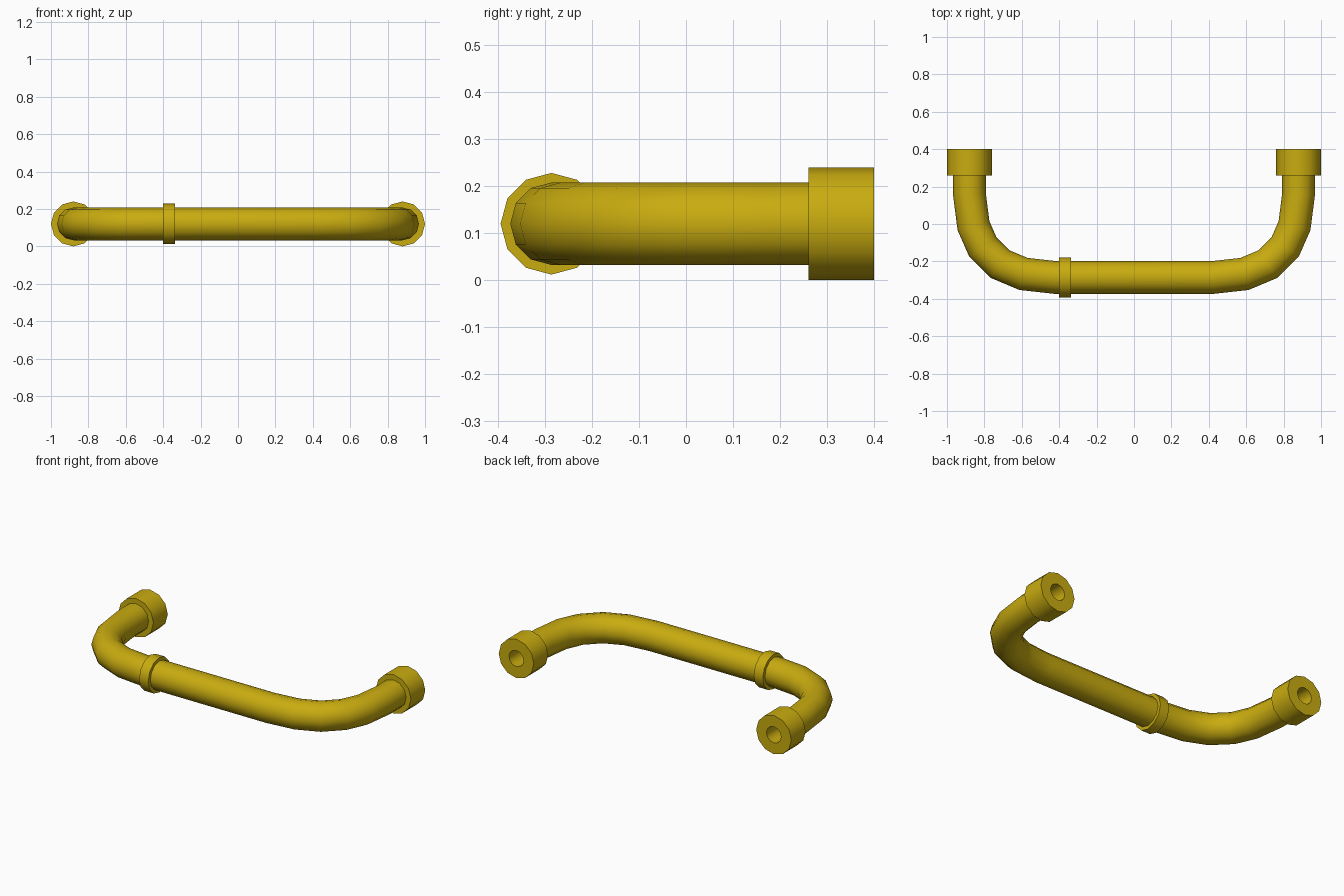
import bpy, bmesh, math
from mathutils import Vector

if "Cube" in bpy.data.objects:
    bpy.data.objects.remove(bpy.data.objects["Cube"])

SIDES = 12
Z = 0.12        # height of the pipe centre line
ARM_X = 0.88
BAR_Y = -0.286
HOLE = 0.05

mat = bpy.data.materials.new("yellow_brass")
mat.diffuse_color = (0.58, 0.41, 0.005, 1)
mat.use_nodes = True
mat.node_tree.nodes["Principled BSDF"].inputs["Base Color"].default_value = mat.diffuse_color


def sweep(name, path, stations):
    """Sweep 12-sided rings along (path index, radius) stations, closed into a solid loop."""
    bm = bmesh.new()
    pts = [Vector((x, y, Z)) for x, y in path]
    up = Vector((0, 0, 1))
    rings = []
    for i, r in stations:
        a = (pts[i] - pts[i - 1]).normalized() if i > 0 else None
        b = (pts[i + 1] - pts[i]).normalized() if i < len(pts) - 1 else None
        a, b = a or b, b or a
        t = (a + b).normalized()
        side = t.cross(up) / t.dot(a)      # mitred joint
        rings.append([bm.verts.new(pts[i] + r * (side * math.cos(k * math.tau / SIDES)
                                                 + up * math.sin(k * math.tau / SIDES)))
                      for k in range(SIDES)])
    for j, ring in enumerate(rings):
        nxt = rings[(j + 1) % len(rings)]
        for k in range(SIDES):
            n = (k + 1) % SIDES
            bm.faces.new((ring[k], ring[n], nxt[n], nxt[k]))
    bmesh.ops.recalc_face_normals(bm, faces=bm.faces)
    me = bpy.data.meshes.new(name)
    bm.to_mesh(me)
    bm.free()
    me.materials.append(mat)
    ob = bpy.data.objects.new(name, me)
    bpy.context.collection.objects.link(ob)
    bpy.ops.object.select_all(action='DESELECT')
    ob.select_set(True)
    bpy.context.view_layer.objects.active = ob
    bpy.ops.object.shade_smooth_by_angle(angle=math.radians(40))
    return ob


def tube(name, path, r_out, r_in):
    n = range(len(path))
    return sweep(name, path, [(i, r_out) for i in n] + [(i, r_in) for i in reversed(n)])


# U-shaped pipe: left half mirrored to the right
half = [(-ARM_X, 0.33), (-ARM_X, 0.16), (-0.858, -0.01), (-0.808, -0.123),
        (-0.717, -0.214), (-0.591, -0.267), (-0.42, BAR_Y)]
tube("pipe", half + [(-x, y) for x, y in reversed(half)], 0.0875, HOLE)

# End collars with open bores
for side, x in (("left", -ARM_X), ("right", ARM_X)):
    tube(side + "_collar", [(x, 0.26), (x, 0.40)], 0.12, HOLE)

# Joint ring around the crossbar
tube("joint_ring", [(-0.40, BAR_Y), (-0.338, BAR_Y)], 0.108, 0.08)
